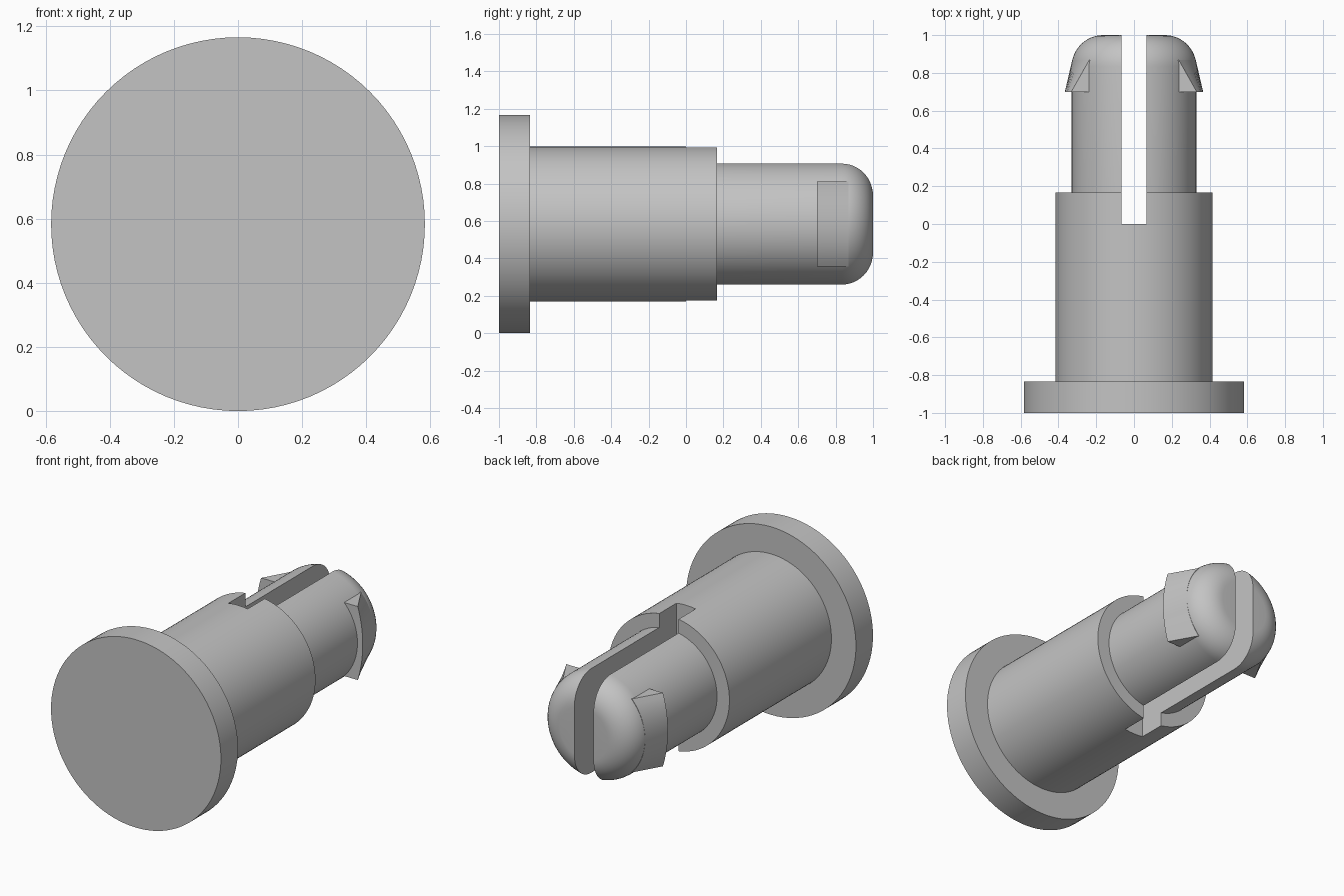
import bpy, bmesh, math
from mathutils import Matrix, Vector

if "Cube" in bpy.data.objects:
    bpy.data.objects.remove(bpy.data.objects["Cube"], do_unlink=True)

AXIS_Z = 0.583      # height of the pin's axis
SHAFT_R = 0.33
FILLET = 0.167
SLOT = 0.066        # half width of the slot

grey = bpy.data.materials.new("plain_grey")
grey.use_nodes = True
grey.diffuse_color = (0.55, 0.55, 0.55, 1)
grey.node_tree.nodes["Principled BSDF"].inputs["Base Color"].default_value = (0.55, 0.55, 0.55, 1)


def make_object(name, bm):
    bmesh.ops.recalc_face_normals(bm, faces=bm.faces)
    mesh = bpy.data.meshes.new(name)
    bm.to_mesh(mesh)
    bm.free()
    mesh.materials.append(grey)
    obj = bpy.data.objects.new(name, mesh)
    bpy.context.collection.objects.link(obj)
    obj.location.z = AXIS_Z
    return obj


def activate(obj):
    bpy.ops.object.select_all(action='DESELECT')
    obj.select_set(True)
    bpy.context.view_layer.objects.active = obj


def revolve(name, profile, steps=96):
    """Spin (radius, y) points around the y axis."""
    bm = bmesh.new()
    verts = [bm.verts.new((r, y, 0)) for r, y in profile]
    edges = [bm.edges.new(pair) for pair in zip(verts, verts[1:])]
    bmesh.ops.spin(bm, geom=verts + edges, cent=(0, 0, 0), axis=(0, 1, 0),
                   angle=math.tau, steps=steps, use_duplicate=False)
    bmesh.ops.remove_doubles(bm, verts=bm.verts, dist=1e-5)
    return make_object(name, bm)


# Stepped pin: flange, barrel and round-ended shaft
profile = [(0, -1), (0.583, -1), (0.583, -0.833), (0.415, -0.833),
           (0.415, 0.167), (SHAFT_R, 0.167)]
for i in range(13):
    a = math.pi / 2 * i / 12
    profile.append((SHAFT_R - FILLET + FILLET * math.cos(a),
                    1 - FILLET + FILLET * math.sin(a)))
profile.append((0, 1))
pin = revolve("stepped_pin", profile)

# Slot that splits the shaft into two prongs
bm = bmesh.new()
bmesh.ops.create_cube(bm, size=1, matrix=Matrix.Translation((0, 0.6, 0))
                      @ Matrix.Diagonal((2 * SLOT, 1.2, 1.4, 1)))
cutter = make_object("slot_cutter", bm)
cutter.hide_render = True
cut = pin.modifiers.new("slot", 'BOOLEAN')
cut.operation = 'DIFFERENCE'
cut.solver = 'EXACT'
cut.object = cutter
activate(pin)
bpy.ops.object.modifier_apply(modifier=cut.name)
bpy.data.objects.remove(cutter, do_unlink=True)
bpy.ops.object.shade_smooth_by_angle(angle=math.radians(30))


# Snap barbs: a raised curved back edge tapering into the shaft
def barb(name, side, half=0.228, steps=16):
    bm = bmesh.new()
    rings = []
    for y, crown, edge in ((0.70, 0.366, 0.332), (0.868, 0.327, 0.237)):
        radius = (half ** 2 + (crown - edge) ** 2) / (2 * (crown - edge))
        ring = [Vector((0.18, y, half)), Vector((0.18, y, -half))]
        for i in range(steps + 1):
            z = half * (2 * i / steps - 1)
            x = crown - radius + math.sqrt(radius ** 2 - z ** 2)
            ring.append(Vector((x, y, z)))
        rings.append([bm.verts.new((side * p.x, p.y, p.z)) for p in ring])
    back, tip = rings
    bm.faces.new(back)
    bm.faces.new(tip)
    for i in range(len(back)):
        j = (i + 1) % len(back)
        bm.faces.new((back[i], back[j], tip[j], tip[i]))
    activate(make_object(name, bm))
    bpy.ops.object.shade_smooth_by_angle(angle=math.radians(30))


barb("left_barb", 1)
barb("right_barb", -1)
